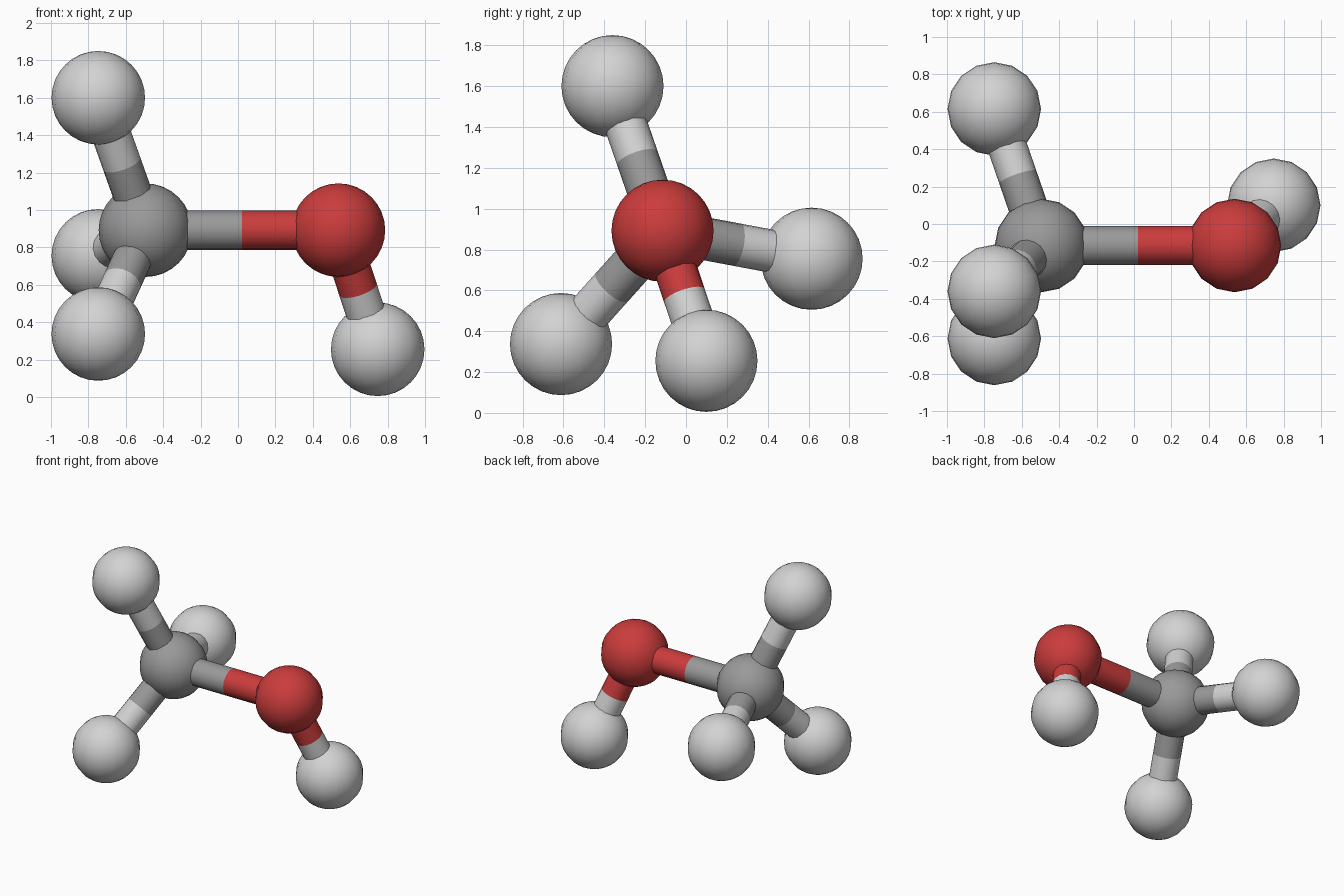
import bpy
from mathutils import Vector

cube = bpy.data.objects.get("Cube")
if cube:
    bpy.data.objects.remove(cube, do_unlink=True)

BALL_RADIUS = 0.25
ROD_RADIUS = 0.105


def make_material(name, rgb):
    mat = bpy.data.materials.new(name)
    mat.use_nodes = True
    mat.diffuse_color = (*rgb, 1)
    mat.node_tree.nodes["Principled BSDF"].inputs["Base Color"].default_value = (*rgb, 1)
    return mat


light = make_material("light_grey", (0.65, 0.65, 0.65))
grey = make_material("mid_grey", (0.32, 0.32, 0.32))
red = make_material("red", (0.6, 0.045, 0.045))


def finish(name, mat):
    obj = bpy.context.object
    obj.name = name
    obj.data.materials.append(mat)
    bpy.ops.object.shade_smooth_by_angle()
    return obj


def ball(name, centre, mat):
    bpy.ops.mesh.primitive_uv_sphere_add(
        segments=16, ring_count=16, radius=BALL_RADIUS, location=centre)
    finish(name, mat)


def rod(name, start, end, mat):
    axis = end - start
    bpy.ops.mesh.primitive_cylinder_add(
        vertices=16, radius=ROD_RADIUS, depth=axis.length,
        location=(start + end) / 2)
    bpy.context.object.rotation_euler = axis.to_track_quat("Z", "Y").to_euler()
    finish(name, mat)


# Balls: name -> centre and colour
balls = {
    "hub_ball": (Vector((-0.495, -0.115, 0.892)), grey),
    "red_ball": (Vector((0.537, -0.115, 0.892)), red),
    "top_ball": (Vector((-0.747, -0.36, 1.6)), light),
    "back_ball": (Vector((-0.747, 0.615, 0.755)), light),
    "front_ball": (Vector((-0.747, -0.612, 0.337)), light),
    "lower_ball": (Vector((0.747, 0.1, 0.255)), light),
}
for name, (centre, mat) in balls.items():
    ball(name, centre, mat)

# Rods: each half takes the colour of the ball it meets
links = [("hub_ball", "red_ball"), ("hub_ball", "top_ball"),
         ("hub_ball", "back_ball"), ("hub_ball", "front_ball"),
         ("red_ball", "lower_ball")]
for a, b in links:
    (pa, ma), (pb, mb) = balls[a], balls[b]
    middle = (pa + pb) / 2
    label = b.replace("_ball", "_rod")
    rod(label + "_inner", pa, middle, ma)
    rod(label + "_outer", middle, pb, mb)
